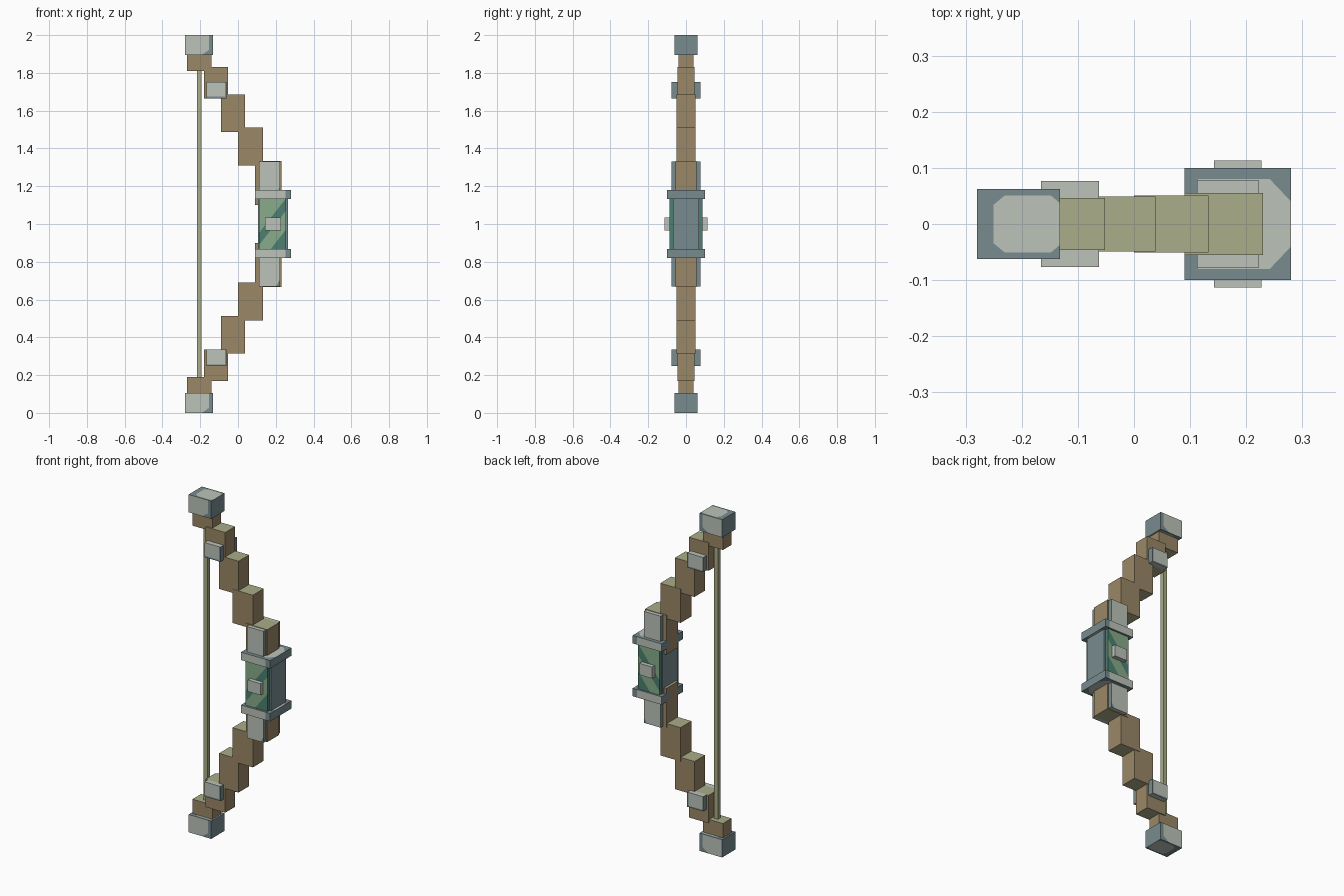
import bpy
import bmesh
from mathutils import Vector

cube = bpy.data.objects.get("Cube")
if cube:
    bpy.data.objects.remove(cube, do_unlink=True)


def make_material(name, rgb):
    linear = [((c / 255 + 0.055) / 1.055) ** 2.4 for c in rgb] + [1.0]
    mat = bpy.data.materials.new(name)
    mat.use_nodes = True
    mat.diffuse_color = linear
    mat.node_tree.nodes["Principled BSDF"].inputs["Base Color"].default_value = linear
    return mat


BROWN = make_material("brown wood", (155, 136, 103))
OLIVE = make_material("olive end grain", (170, 173, 136))
STEEL = make_material("blue grey metal", (120, 139, 143))
PALE = make_material("pale grey metal", (188, 195, 186))
LIGHT_GREEN = make_material("light green", (136, 171, 138))
DARK_GREEN = make_material("dark green", (76, 128, 114))

X, Y, Z = 0, 1, 2


def box(name, x, y, z, mats, paint=()):
    """Box from x, y and z ranges. Each paint entry is (axis, limits): on faces
    along that axis, the area inside all limits (direction, distance), given in
    the unit box, takes the second material."""
    bm = bmesh.new()
    bmesh.ops.create_cube(bm, size=2)
    for axis, limits in paint:
        def facing():
            bm.normal_update()
            return [f for f in bm.faces if abs(f.normal[axis]) > 0.9]
        for direction, dist in limits:
            n = Vector(direction)
            faces = facing()
            geom = faces + list({e for f in faces for e in f.edges}) \
                + list({v for f in faces for v in f.verts})
            bmesh.ops.bisect_plane(bm, geom=geom, plane_co=n * dist / n.length_squared,
                                   plane_no=n, dist=1e-5)
        for f in facing():
            c = f.calc_center_median()
            if all(Vector(d).dot(c) < dist for d, dist in limits):
                f.material_index = 1
    for v in bm.verts:
        v.co = [(r[0] + r[1]) / 2 + v.co[i] * (r[1] - r[0]) / 2
                for i, r in enumerate((x, y, z))]
    mesh = bpy.data.meshes.new(name)
    bm.to_mesh(mesh)
    bm.free()
    for m in mats:
        mesh.materials.append(m)
    obj = bpy.data.objects.new(name, mesh)
    bpy.context.collection.objects.link(obj)
    return obj


# Worn metal patches: rounded areas on ends, cut corners on the sides
CAP_PATCH = [
    (Z, [((-1, 0, 0), 0.6), ((0, 1, 0), 0.82), ((0, -1, 0), 0.82),
         ((-1, 1, 0), 1.15), ((-1, -1, 0), 1.15), ((1, 1, 0), 1.6), ((1, -1, 0), 1.6)]),
    (Y, [((1, 0, 0), 0.72), ((1, 0, -1), 1.2)])]
COLLAR_PATCH = [
    (Z, [((-1, 0, 0), 0.75), ((0, 1, 0), 0.8), ((0, -1, 0), 0.8),
         ((1, 1, 0), 1.4), ((1, -1, 0), 1.4)]),
    (Y, [((1, 0, 0), 0.7)])]
PLATE_PATCH = [(Z, []), (Y, [((1, 0, -1), 1.6)])]
CLAMP_PATCH = [(Z, []), (Y, [((1, 0, 0), 0.85), ((0, 0, -1), 0.8)])]
METAL = [STEEL, PALE]
WOOD = [BROWN, OLIVE]

# Stepped limbs, tips and fittings, repeated above and below the grip
LIMB_STEPS = [  # x range, half depth, z range
    ((0.09, 0.23), 0.055, (1.10, 1.333)),
    ((0.00, 0.133), 0.051, (1.31, 1.51)),
    ((-0.09, 0.038), 0.049, (1.487, 1.685)),
    ((-0.18, -0.052), 0.046, (1.665, 1.83)),
    ((-0.27, -0.14), 0.040, (1.81, 1.95)),
]
for side in ("upper", "lower"):
    def zr(lo, hi):
        return (lo, hi) if side == "upper" else (2 - hi, 2 - lo)

    for i, (x, d, z) in enumerate(LIMB_STEPS, 1):
        box(f"{side}_limb_step_{i}", x, (-d, d), zr(*z), WOOD, [(Z, [])])
    box(f"{side}_tip_cap", (-0.28, -0.132), (-0.062, 0.062), zr(1.895, 2.0),
        METAL, CAP_PATCH)
    box(f"{side}_grip_collar", (0.09, 0.28), (-0.10, 0.10), zr(1.133, 1.18),
        METAL, COLLAR_PATCH)

    # Metal plates on the front and back of the limb
    for face, s in (("front", -1), ("back", 1)):
        y = sorted((s * 0.050, s * 0.078))
        box(f"{side}_{face}_limb_plate", (0.112, 0.222), y, zr(1.16, 1.33),
            METAL, PLATE_PATCH)
        y = sorted((s * 0.042, s * 0.077))
        box(f"{side}_{face}_limb_clamp", (-0.166, -0.062), y, zr(1.665, 1.752),
            METAL, CLAMP_PATCH)

# Grip core with striped panels and a stud on each face
box("grip_core", (0.105, 0.265), (-0.07, 0.07), (0.86, 1.14), [STEEL])
STRIPE = (-0.091, 0, 0.135)
for face, s in (("front", -1), ("back", 1)):
    y = sorted((s * 0.06, s * 0.088))
    panel = box(f"{face}_grip_panel", (0.112, 0.254), y, (0.865, 1.135),
                [DARK_GREEN, LIGHT_GREEN],
                [(Y, [(STRIPE, 0.045)]), (Y, [(STRIPE, -0.02)]), (Y, [(STRIPE, -0.12)])])
    # Alternate the greens by distance across the diagonal stripes
    for p in panel.data.polygons:
        dist = p.center.z - 1 - 1.28 * (p.center.x - 0.183)
        light = dist > 0.045 or -0.12 < dist < -0.02
        p.material_index = int(light and abs(p.normal.y) > 0.9)
    y = sorted((s * 0.08, s * 0.113))
    box(f"{face}_grip_stud", (0.143, 0.227), y, (0.966, 1.034), [PALE])

# Bowstring
box("string", (-0.217, -0.193), (-0.012, 0.012), (0.18, 1.82), [OLIVE])
